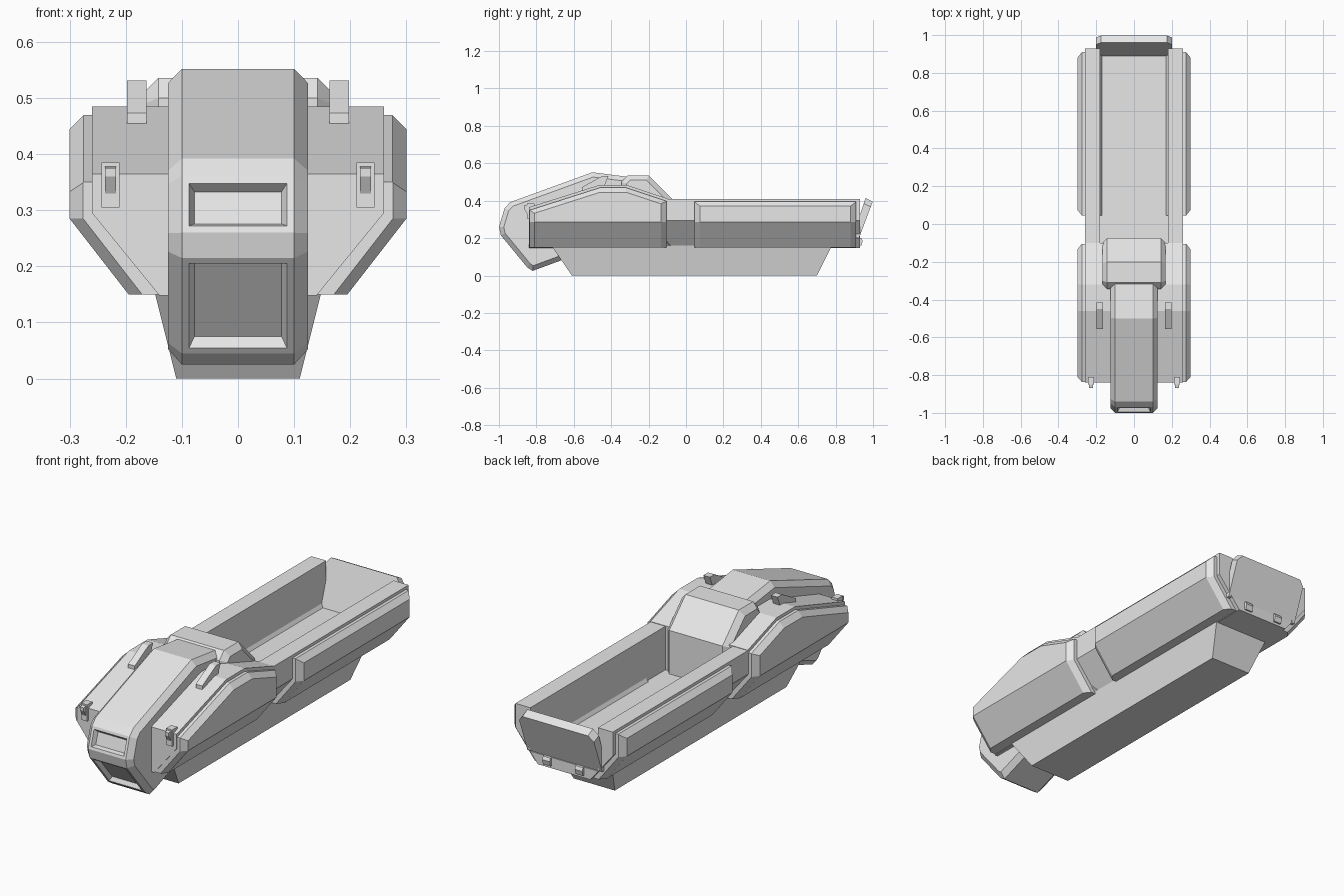
import bpy, bmesh

cube = bpy.data.objects.get("Cube")
if cube:
    bpy.data.objects.remove(cube, do_unlink=True)

grey = bpy.data.materials.new("hull_grey")
grey.use_nodes = True
grey.diffuse_color = (0.8, 0.8, 0.8, 1)
grey.node_tree.nodes["Principled BSDF"].inputs["Base Color"].default_value = (0.8, 0.8, 0.8, 1)


def finish(name, bm, mirror=False):
    bmesh.ops.recalc_face_normals(bm, faces=bm.faces)
    mesh = bpy.data.meshes.new(name)
    bm.to_mesh(mesh)
    bm.free()
    mesh.materials.append(grey)
    obj = bpy.data.objects.new(name, mesh)
    bpy.context.collection.objects.link(obj)
    if mirror:
        obj.modifiers.new("mirror", 'MIRROR').use_axis[0] = True
    return obj


def loft(rings):
    """Closed solid through rings with equal point counts."""
    bm = bmesh.new()
    loops = [[bm.verts.new(p) for p in ring] for ring in rings]
    n = len(loops[0])
    for a, b in zip(loops, loops[1:]):
        for i in range(n):
            j = (i + 1) % n
            bm.faces.new((a[i], a[j], b[j], b[i]))
    bm.faces.new(loops[0])
    bm.faces.new(loops[-1])
    bmesh.ops.recalc_face_normals(bm, faces=bm.faces)
    return bm


def prism(profile, x0, x1, bevel=0):
    """Side profile (y, z) extruded across x, with chamfered flanks."""
    bm = loft([[(x, y, z) for y, z in profile] for x in (x0, x1)])
    if bevel:
        edges = {e for f in bm.faces if abs(f.normal.x) > 0.9 for e in f.edges}
        bmesh.ops.bevel(bm, geom=list(edges), offset=bevel, segments=1,
                        affect='EDGES', clamp_overlap=False)
        bm.normal_update()
    return bm


def box(y0, y1, z0, z1):
    return [(y0, z0), (y1, z0), (y1, z1), (y0, z1)]


# Keel under the hull
finish("keel", loft([[(-w, y0, z), (w, y0, z), (w, y1, z), (-w, y1, z)]
                     for w, y0, y1, z in ((0.11, -0.61, 0.70, 0), (0.15, -0.72, 0.78, 0.16))]))


# Front hull and open cargo bed
def hull_ring(y, top, trough=False):
    side = [(0.26, top), (0.26, 0.295), (0.14, 0.148)]
    ring = side + [(-x, z) for x, z in reversed(side)]
    if trough:
        ring += [(-0.18, top), (-0.18, 0.2), (0.18, 0.2), (0.18, top)]
    return [(x, y, z) for x, z in ring]


finish("front_hull", loft([hull_ring(y, t) for y, t in
                           ((-0.84, 0.365), (-0.46, 0.485), (-0.32, 0.485), (-0.1, 0.412))]))
finish("cargo_bed", loft([hull_ring(y, 0.41, True) for y in (-0.1, 0.93)]))


# Side armour with chamfered ends
def armour_ring(y, top, d):
    section = [(0.2, top), (0.275, top), (0.3 - d, top - 0.025 + d), (0.3 - d, 0.285),
               (0.195 - d, 0.15), (0.14, 0.15), (0.2, 0.25)]
    return [(x, y, z) for x, z in section]


def armour(name, stations):
    last = len(stations) - 1
    finish(name, loft([armour_ring(y, t, 0.024 if i in (0, last) else 0)
                       for i, (y, t) in enumerate(stations)]), mirror=True)


armour("front_armour", [(-0.836, 0.35), (-0.81, 0.358), (-0.46, 0.47),
                        (-0.32, 0.47), (-0.135, 0.408), (-0.105, 0.398)])
armour("rear_armour", [(0.045, 0.396), (0.075, 0.396), (0.88, 0.396), (0.91, 0.396)])

# Cab with recessed window and grille
cab = prism([(-0.67, 0.08), (-0.82, 0.025), (-0.85, 0.045), (-0.99, 0.215), (-1.0, 0.26),
             (-0.97, 0.36), (-0.94, 0.392), (-0.5, 0.552), (-0.25, 0.52), (-0.25, 0.2),
             (-0.6, 0.2)], -0.125, 0.125, 0.025)
panels = [f for f in cab.faces if f.normal.y < -0.6 and f.calc_area() > 0.015
          and abs(f.calc_center_median().x) < 0.01]
bmesh.ops.inset_individual(cab, faces=panels, thickness=0.018)
bmesh.ops.inset_individual(cab, faces=panels, thickness=0.014, depth=-0.02)
finish("cab", cab)

# Raised rear cabin
finish("rear_cabin", prism([(-0.345, 0.25), (-0.345, 0.5), (-0.31, 0.536), (-0.2, 0.536),
                            (-0.075, 0.41), (-0.075, 0.15), (-0.25, 0.15)],
                           -0.168, 0.168, 0.026))

# Leaning tailgate with clipped upper corners
foot, gate = 0.2, []
for x, s in ((-0.2, 0.86), (-0.175, 1), (0.175, 1), (0.2, 0.86)):
    gate.append([(x, 0.89, foot), (x, 0.89 + 0.07 * s, foot + 0.215 * s),
                 (x, 0.925 + 0.073 * s, foot + 0.195 * s), (x, 0.925, foot)])
finish("tailgate", loft(gate))

# Small fittings: roof grips, front hooks, rear latches
finish("roof_grip", prism([(-0.555, 0.445), (-0.555, 0.473), (-0.45, 0.531), (-0.415, 0.531),
                           (-0.44, 0.47)], 0.163, 0.198), mirror=True)
finish("hook_plate", prism(box(-0.85, -0.81, 0.305, 0.385), 0.211, 0.243), mirror=True)
finish("front_hook", prism([(-0.84, 0.33), (-0.85, 0.33), (-0.867, 0.36), (-0.867, 0.375),
                            (-0.84, 0.38)], 0.217, 0.237), mirror=True)
finish("rear_latch", prism([(0.92, 0.16), (0.938, 0.16), (0.945, 0.185), (0.938, 0.2),
                            (0.92, 0.2)], 0.067, 0.107), mirror=True)
